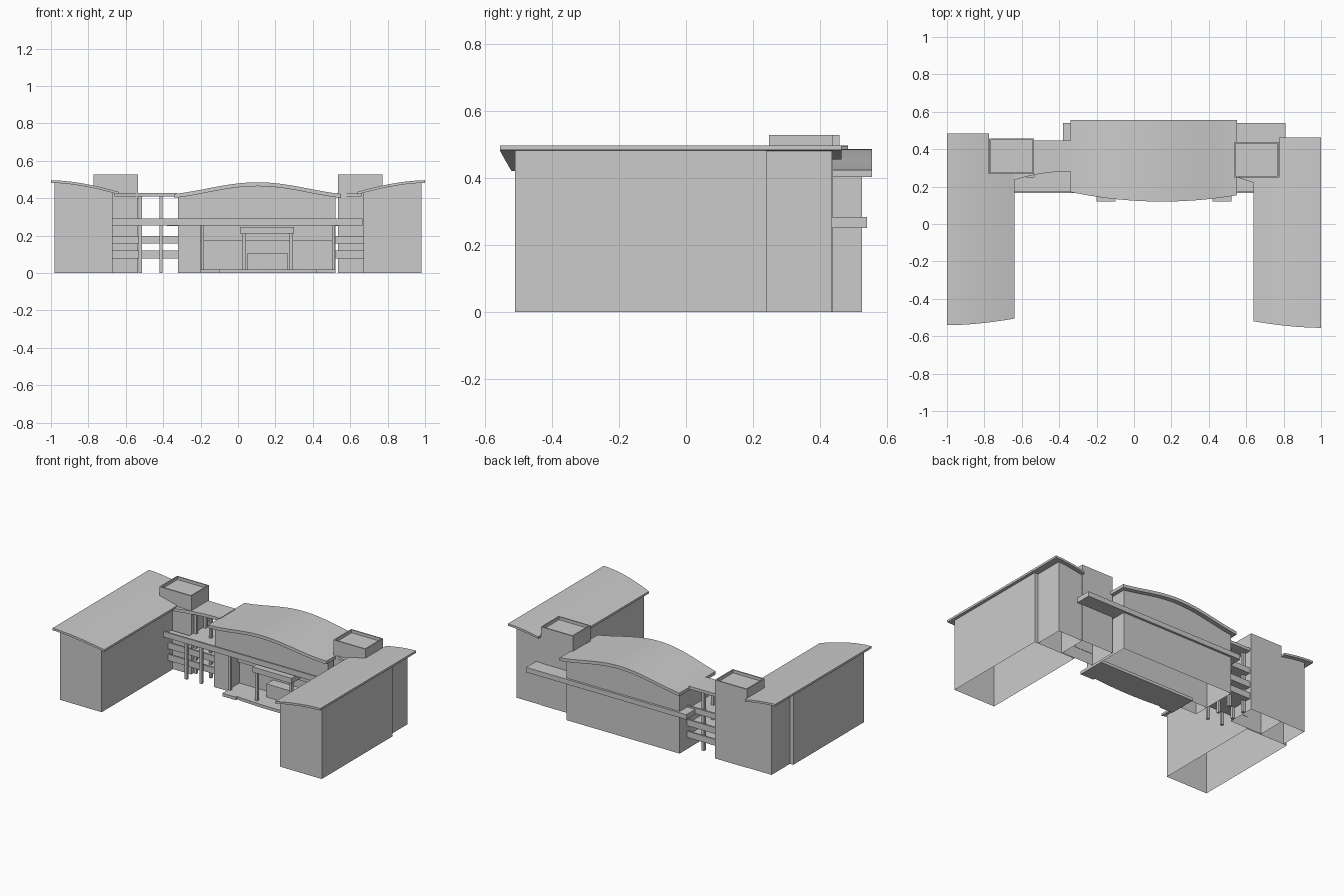
import bpy, bmesh, math

if "Cube" in bpy.data.objects:
    bpy.data.objects.remove(bpy.data.objects["Cube"])

def const(v):
    return v if callable(v) else (lambda x: v)

def strip(name, x0, x1, y0, y1, z0, z1, n=1, open_bottom=False):
    """Solid swept along x; y and z limits may be numbers or functions of x."""
    y0, y1, z0, z1 = map(const, (y0, y1, z0, z1))
    bm = bmesh.new()
    rings = []
    for i in range(n + 1):
        x = x0 + (x1 - x0) * i / n
        rings.append([bm.verts.new((x, y, z)) for y, z in (
            (y0(x), z0(x)), (y1(x), z0(x)), (y1(x), z1(x)), (y0(x), z1(x)))])
    for a, b in zip(rings, rings[1:]):
        for k in range(4):
            if k == 0 and open_bottom:
                continue
            bm.faces.new((a[k], a[(k + 1) % 4], b[(k + 1) % 4], b[k]))
    bm.faces.new(rings[0])
    bm.faces.new(rings[-1][::-1])
    bmesh.ops.recalc_face_normals(bm, faces=bm.faces)
    me = bpy.data.meshes.new(name)
    bm.to_mesh(me)
    bm.free()
    ob = bpy.data.objects.new(name, me)
    bpy.context.collection.objects.link(ob)
    return ob

def wing_top(x):
    t = max(0, (1 - abs(x)) / 0.36)
    return 0.496 - 0.062 * t ** 1.7

def wing_under(x):
    return wing_top(x) - 0.014

# Side wings, stair towers and rooftop boxes
for side, s, dy in (("left", -1, 0.02), ("right", 1, 0.0)):
    def span(a, b):
        return (s * a, s * b) if s > 0 else (s * b, s * a)

    def roof_front(x):
        t = (1 - abs(x)) / 0.36
        return -0.555 + dy * 0.7 + 0.035 * t ** 1.8

    strip(side + "_wing_walls", *span(0.67, 0.98), -0.51 + dy, 0.24 + dy, 0, wing_under, 12, True)
    strip(side + "_wing_rear_walls", *span(0.77, 0.955), 0.24 + dy, 0.435 + dy, 0, wing_under, 8, True)
    strip(side + "_wing_roof_outer", *span(0.775, 1.0), roof_front, 0.463 + dy, wing_under, wing_top, 10)
    strip(side + "_wing_roof_inner", *span(0.64, 0.775), roof_front, 0.25 + dy, wing_under, wing_top, 8)
    # tower with a sunken top inside a rim
    a, b = span(0.535, 0.773)
    y0, y1 = 0.248 + dy, 0.438 + dy
    tower = strip(side + "_stair_tower", a, b, y0, y1, 0, 0.527, 1, True)
    bm = bmesh.new()
    bm.from_mesh(tower.data)
    top = [f for f in bm.faces if f.normal.z > 0.9]
    bmesh.ops.inset_region(bm, faces=top, thickness=0.012)
    res = bmesh.ops.extrude_face_region(bm, geom=top)
    bmesh.ops.translate(bm, vec=(0, 0, -0.02),
                        verts=[v for v in res["geom"] if isinstance(v, bmesh.types.BMVert)])
    bmesh.ops.delete(bm, geom=top, context='FACES')
    bm.to_mesh(tower.data)
    bm.free()

# Central hall with arched roof
def hall_top(x):
    t = abs(x - 0.105) / 0.445
    k = 0.82
    return 0.485 - 0.062 * (1 - math.cos(k * math.pi * t)) / (1 - math.cos(k * math.pi))

def hall_under(x):
    return hall_top(x) - 0.021

def bulge(x):
    return 0.12 + 0.045 * ((x - 0.15) / 0.46) ** 2

strip("hall_roof", -0.34, 0.55, bulge, 0.555, hall_under, hall_top, 28)
strip("hall_upper_walls", -0.32, 0.52, 0.215, 0.525, 0.255, hall_under, 28)
strip("hall_lower_walls", -0.32, 0.52, 0.30, 0.525, 0, 0.256, 1, True)
strip("hall_corner_room", -0.32, -0.20, 0.20, 0.30, 0, 0.256, 1, True)
strip("hall_end_wall", 0.505, 0.52, 0.20, 0.30, 0, 0.256)

# Rear ledge and entrance platform with step blocks
strip("rear_ledge", -0.38, 0.81, 0.42, 0.54, 0.25, 0.283)
strip("entrance_platform", -0.20, 0.52, bulge, 0.31, 0.0, 0.02, 20)
strip("platform_step_left", -0.20, -0.10, 0.12, 0.17, 0, 0.02)
strip("platform_step_right", 0.42, 0.52, 0.12, 0.17, 0, 0.02)

# Entrance porch
strip("porch_canopy", 0.01, 0.30, 0.14, 0.30, 0.21, 0.246)
for i, x in enumerate((0.03, 0.285)):
    strip("porch_post_%d" % i, x - 0.009, x + 0.009, 0.15, 0.168, 0.02, 0.21)
strip("porch_lobby", 0.05, 0.265, 0.23, 0.30, 0.02, 0.108)
strip("front_lintel", -0.20, 0.52, 0.28, 0.30, 0.17, 0.256)
for i, x in enumerate((-0.19, 0.51)):
    strip("front_post_%d" % i, x - 0.008, x + 0.008, 0.18, 0.196, 0.02, 0.255)

# Front walkway and bridge decks
strip("front_walkway", -0.67, 0.665, 0.165, 0.25, 0.255, 0.268)
strip("walkway_parapet", -0.67, 0.665, 0.165, 0.177, 0.255, 0.292)
strip("bridge_deck_top", -0.535, -0.32, 0.25, 0.445, 0.255, 0.268)
strip("bridge_rear_parapet_top", -0.535, -0.32, 0.433, 0.445, 0.255, 0.292)
for i, z in enumerate((0.078, 0.157)):
    strip("bridge_deck_%d" % i, -0.535, -0.32, 0.22, 0.445, z, z + 0.013)
    strip("bridge_front_parapet_%d" % i, -0.67, -0.32, 0.215, 0.227, z, z + 0.042)
    strip("bridge_rear_parapet_%d" % i, -0.535, -0.32, 0.433, 0.445, z, z + 0.042)
    strip("left_landing_%d" % i, -0.67, -0.535, 0.227, 0.27, z, z + 0.013)
    strip("right_landing_%d" % i, 0.52, 0.67, 0.215, 0.25, z, z + 0.013)
    strip("right_landing_parapet_%d" % i, 0.52, 0.67, 0.215, 0.227, z, z + 0.042)

# Link roofs with curved front edge
def link_front(x):
    return 0.28 - 0.045 * min(1, abs(x + 0.36) / 0.28) ** 2

strip("left_link_roof", -0.66, -0.33, link_front, 0.447, 0.408, 0.428, 10)
strip("right_link_roof", 0.53, 0.66, lambda x: 0.25 - 0.03 * (x - 0.55) / 0.09, 0.30, 0.408, 0.428)

# Bridge columns
for i, x in enumerate((-0.522, -0.412)):
    for j, (y, h) in enumerate(((0.20, 0.256), (0.30, 0.41), (0.40, 0.41))):
        strip("bridge_column_%d_%d" % (i, j), x - 0.009, x + 0.009, y - 0.009, y + 0.009, 0, h)
